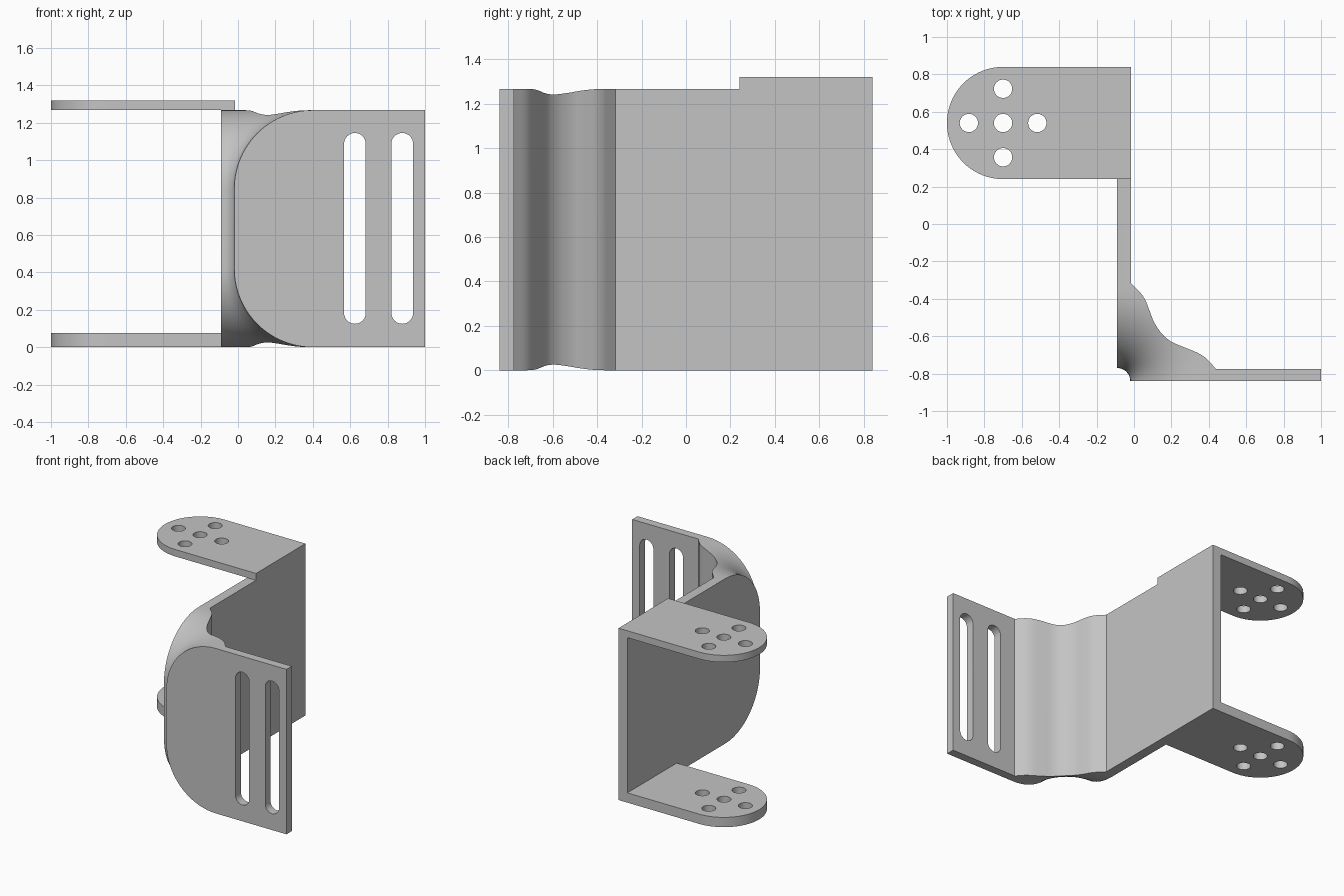
import bpy, bmesh, math
from mathutils import Vector

cube = bpy.data.objects.get("Cube")
if cube:
    bpy.data.objects.remove(cube, do_unlink=True)

GREY = (0.55, 0.55, 0.55, 1)
steel = bpy.data.materials.new("plain grey")
steel.use_nodes = True
steel.diffuse_color = GREY
steel.node_tree.nodes["Principled BSDF"].inputs["Base Color"].default_value = GREY

X_OUT, X_IN = -0.09, -0.015        # side plate faces
Y_FRONT, Y_BACK = -0.84, 0.84
HEIGHT, TOP = 1.267, 1.32


def make_object(name, bm):
    bmesh.ops.recalc_face_normals(bm, faces=bm.faces)
    mesh = bpy.data.meshes.new(name)
    bm.to_mesh(mesh)
    bm.free()
    mesh.materials.append(steel)
    obj = bpy.data.objects.new(name, mesh)
    bpy.context.collection.objects.link(obj)
    return obj


def extrude(name, points, direction):
    """Prism from a closed outline of 3D points."""
    bm = bmesh.new()
    face = bm.faces.new([bm.verts.new(p) for p in points])
    geom = bmesh.ops.extrude_face_region(bm, geom=[face])["geom"]
    moved = [g for g in geom if isinstance(g, bmesh.types.BMVert)]
    bmesh.ops.translate(bm, verts=moved, vec=direction)
    return make_object(name, bm)


def activate(obj):
    bpy.ops.object.select_all(action='DESELECT')
    obj.select_set(True)
    bpy.context.view_layer.objects.active = obj


def cut(obj, cutters):
    activate(obj)
    for cutter in cutters:
        mod = obj.modifiers.new("cut", 'BOOLEAN')
        mod.operation, mod.solver, mod.object = 'DIFFERENCE', 'EXACT', cutter
        bpy.ops.object.modifier_apply(modifier=mod.name)
        bpy.data.objects.remove(cutter, do_unlink=True)


def smooth(obj):
    activate(obj)
    bpy.ops.object.shade_smooth_by_angle(angle=math.radians(25))


def arc(cx, cy, r, start, end, n):
    angles = [math.radians(start + (end - start) * i / n) for i in range(n + 1)]
    return [(cx + r * math.cos(a), cy + r * math.sin(a)) for a in angles]


def spline(points, steps):
    """Smooth curve through 2D points."""
    p = [Vector(q) for q in points]
    p = [2 * p[0] - p[1]] + p + [2 * p[-1] - p[-2]]
    out = []
    for a, b, c, d in zip(p, p[1:], p[2:], p[3:]):
        for i in range(steps):
            t = i / steps
            out.append(0.5 * (2 * b + (c - a) * t + (2 * a - 5 * b + 4 * c - d) * t**2
                              + (3 * b - a - 3 * c + d) * t**3))
    return out + [p[-2]]


# Angle bracket: side plate, wavy inner gusset and front plate in one section
wave = spline([(0.438, -0.775), (0.39, -0.722), (0.342, -0.69), (0.278, -0.663),
               (0.203, -0.631), (0.15, -0.588), (0.107, -0.524), (0.08, -0.455),
               (0.048, -0.385), (X_IN, -0.318)], 4)
section = [(X_OUT, Y_BACK), (X_OUT, Y_FRONT), (1, Y_FRONT), (1, -0.775)]
section += [tuple(p) for p in wave] + [(X_IN, Y_BACK)]
bracket = extrude("angle_bracket", [(x, y, 0) for x, y in section], (0, 0, HEIGHT))

# Flared round cutter that hollows the outer corner
R, NECK = 0.42, 0.07
rim = arc(NECK + R, R, R, 270, 180, 20) + arc(NECK + R, HEIGHT - R, R, 180, 90, 20)
rim = [(0, -0.1), (NECK + R, -0.1)] + rim + [(NECK + R, HEIGHT + 0.1), (0, HEIGHT + 0.1)]
bm = bmesh.new()
verts = [bm.verts.new((X_OUT + r, Y_FRONT, z)) for r, z in rim]
edges = [bm.edges.new(pair) for pair in zip(verts, verts[1:])]
bmesh.ops.spin(bm, geom=verts + edges, cent=(X_OUT, Y_FRONT, 0), axis=(0, 0, 1),
               angle=math.tau, steps=96)
bmesh.ops.remove_doubles(bm, verts=bm.verts, dist=1e-4)
flare = make_object("flare_cutter", bm)

# Two upright slots in the front plate
cutters = [flare]
for x in (0.625, 0.878):
    r = 0.058
    outline = arc(x, 1.145 - r, r, 0, 180, 16) + arc(x, 0.125 + r, r, 180, 360, 16)
    cutters.append(extrude("slot_cutter", [(u, -1, z) for u, z in outline], (0, 0.4, 0)))
cut(bracket, cutters)
smooth(bracket)

# Rounded flanges with five holes, top and bottom
CX, CY, RADIUS, SPREAD = -0.7, 0.54, 0.3, 0.183
for name, z0, z1, x_end in (("bottom_flange", 0, 0.075, X_OUT),
                            ("top_flange", HEIGHT, TOP, X_IN)):
    outline = arc(CX, CY, RADIUS, 90, 270, 40)
    outline += [(x_end, CY - RADIUS), (x_end, CY + RADIUS)]
    flange = extrude(name, [(x, y, z0) for x, y in outline], (0, 0, z1 - z0))
    holes = []
    for dx, dy in ((0, 0), (1, 0), (-1, 0), (0, 1), (0, -1)):
        ring = arc(CX + dx * SPREAD, CY + dy * SPREAD, 0.049, 0, 360, 32)[:-1]
        holes.append(extrude("hole_cutter", [(x, y, z0 - 0.1) for x, y in ring],
                             (0, 0, 0.3)))
    cut(flange, holes)
    smooth(flange)
